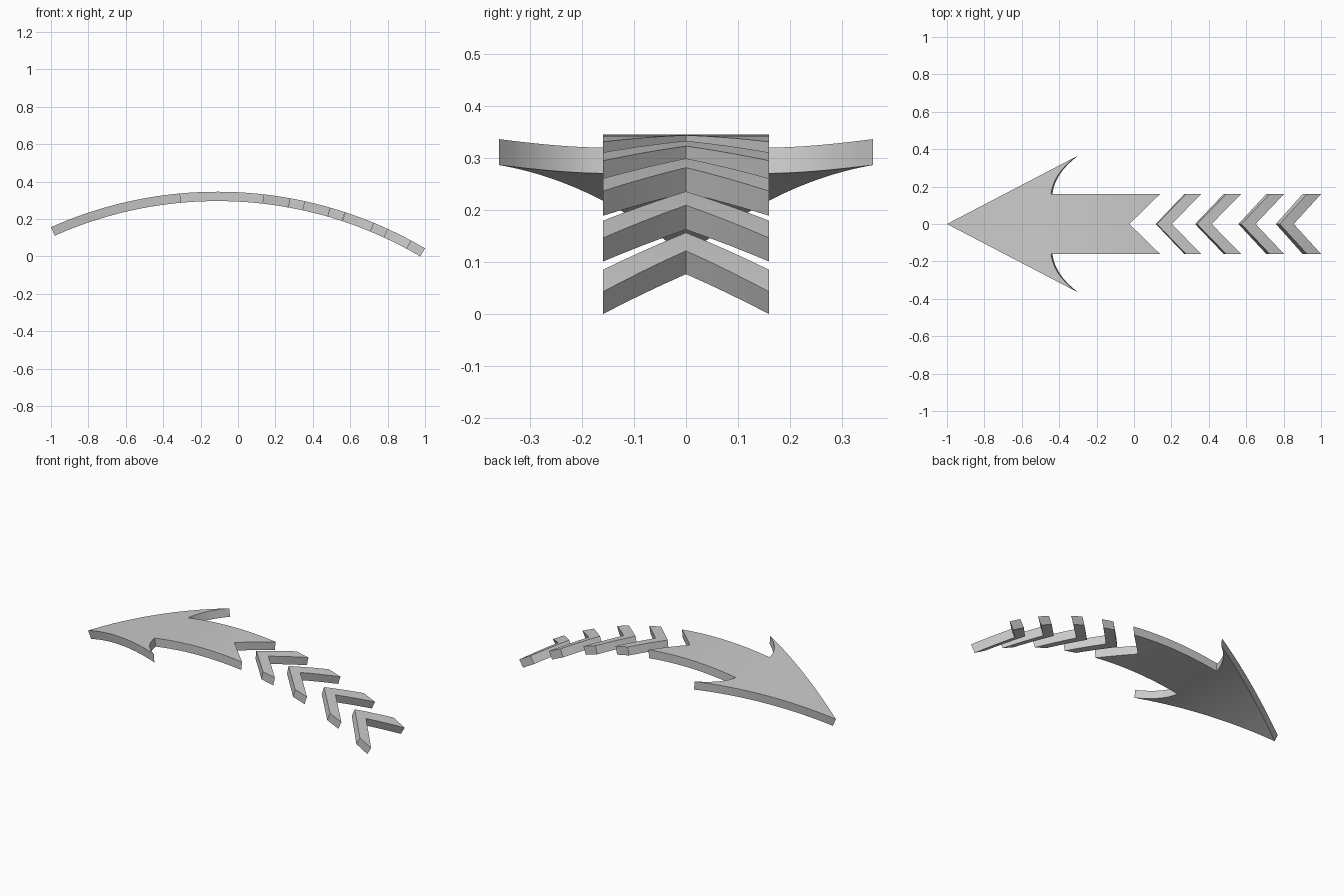
import bpy, bmesh, math
from mathutils import Vector

if "Cube" in bpy.data.objects:
    bpy.data.objects.remove(bpy.data.objects["Cube"])

# Arc that every piece is bent along (top surface)
R, T = 2.185, 0.05
CX, PEAK = -0.11, 0.346
HALF_W = 0.16


def bend(co):
    """Wrap a flat point (z = 0 top, z < 0 below) onto the arc, walls radial."""
    a = math.asin((co.x - CX) / R)
    r = R + co.z
    return Vector((CX + r * math.sin(a), co.y, PEAK - R + r * math.cos(a)))


def bent_plate(name, half_outline):
    """Half outline (y >= 0) -> mirrored flat plate -> thickness -> bend."""
    bm = bmesh.new()
    face = bm.faces.new([bm.verts.new((x, y, 0)) for x, y in half_outline])
    bmesh.ops.triangulate(bm, faces=[face])
    for i in range(-24, 25):
        bmesh.ops.bisect_plane(bm, geom=bm.verts[:] + bm.edges[:] + bm.faces[:],
                               plane_co=(i * 0.04 + 0.013, 0, 0), plane_no=(1, 0, 0))
    half = bmesh.ops.duplicate(bm, geom=bm.verts[:] + bm.edges[:] + bm.faces[:])
    for g in half["geom"]:
        if isinstance(g, bmesh.types.BMVert):
            g.co.y = -g.co.y
    bmesh.ops.remove_doubles(bm, verts=bm.verts[:], dist=1e-5)
    bmesh.ops.recalc_face_normals(bm, faces=bm.faces[:])
    ext = bmesh.ops.extrude_face_region(bm, geom=bm.faces[:], use_keep_orig=True)
    for g in ext["geom"]:
        if isinstance(g, bmesh.types.BMVert):
            g.co.z = -T
    for v in bm.verts:
        v.co = bend(v.co)
    bmesh.ops.recalc_face_normals(bm, faces=bm.faces[:])
    me = bpy.data.meshes.new(name)
    bm.to_mesh(me)
    bm.free()
    ob = bpy.data.objects.new(name, me)
    bpy.context.collection.objects.link(ob)
    bpy.ops.object.select_all(action='DESELECT')
    ob.select_set(True)
    bpy.context.view_layer.objects.active = ob
    bpy.ops.object.shade_smooth_by_angle(angle=math.radians(25))
    return ob


# Arrow head and shaft, with curved barbs
barb, ctrl, root = Vector((-0.31, 0.36)), Vector((-0.43, 0.27)), Vector((-0.444, HALF_W))
barb_curve = []
for k in range(13):
    t = k / 12
    p = barb * (1 - t) ** 2 + ctrl * 2 * t * (1 - t) + root * t * t
    barb_curve.append((p.x, p.y))
bent_plate("arrow_head", [(-1, 0)] + barb_curve + [(0.139, HALF_W), (-0.025, 0)])

# Tail chevrons: outer tip, outer arm end, inner arm end, inner corner
chevrons = [(0.122, 0.278, 0.358, 0.203),
            (0.337, 0.493, 0.572, 0.415),
            (0.574, 0.726, 0.802, 0.650),
            (0.779, 0.925, 1.000, 0.854)]
for i, (tip, arm_out, arm_in, corner) in enumerate(chevrons):
    bent_plate(f"tail_chevron_{i + 1}",
               [(tip, 0), (arm_out, HALF_W), (arm_in, HALF_W), (corner, 0)])
